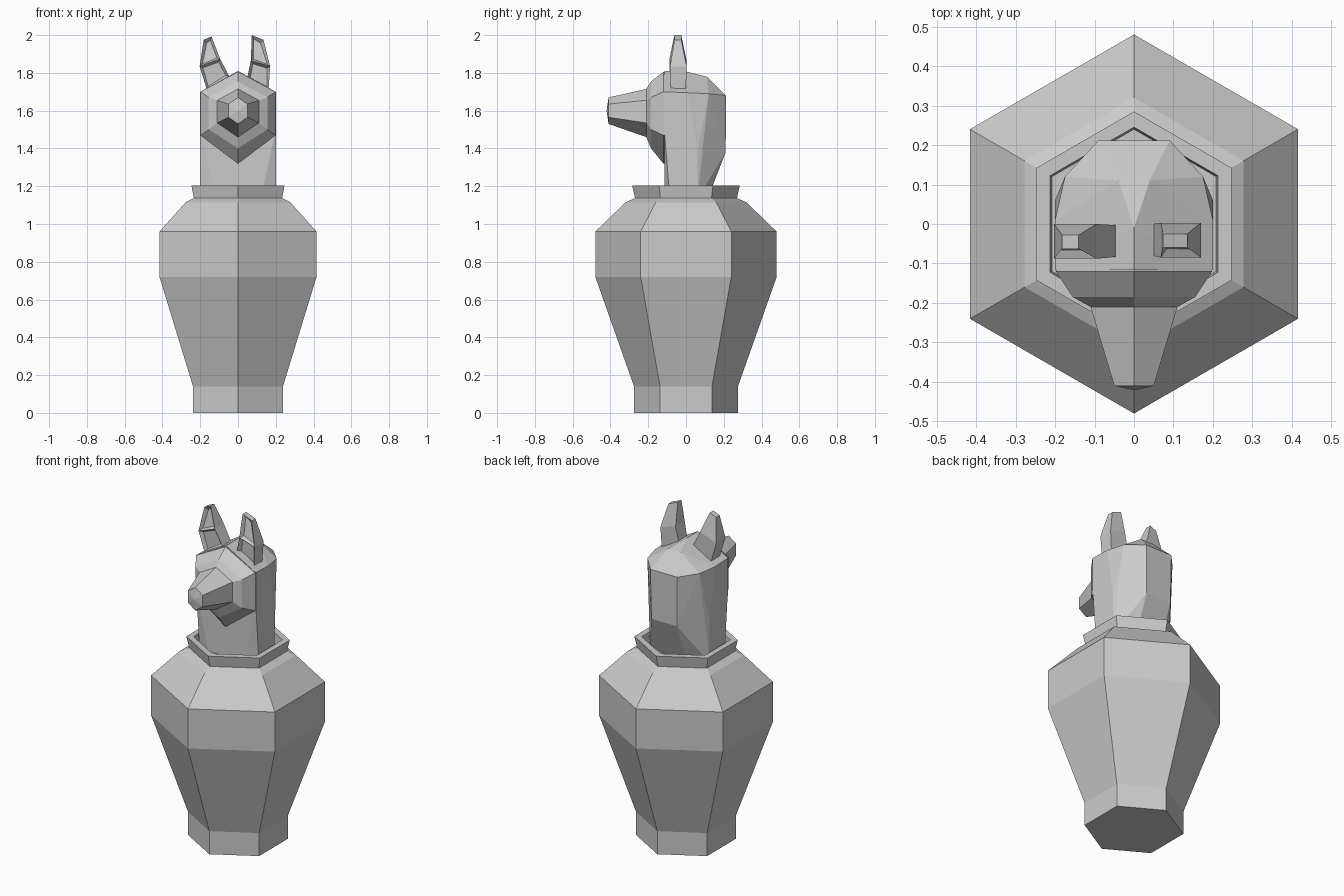
import bpy, bmesh
from math import sin, cos, pi

if "Cube" in bpy.data.objects:
    bpy.data.objects.remove(bpy.data.objects["Cube"])


def finish(name, bm):
    bmesh.ops.recalc_face_normals(bm, faces=bm.faces[:])
    me = bpy.data.meshes.new(name)
    bm.to_mesh(me)
    bm.free()
    ob = bpy.data.objects.new(name, me)
    bpy.context.collection.objects.link(ob)
    return ob


def loft(name, rings):
    """Skin a list of equally long point rings and cap both ends."""
    bm = bmesh.new()
    vs = [[bm.verts.new(p) for p in r] for r in rings]
    n = len(rings[0])
    for a, b in zip(vs, vs[1:]):
        for i in range(n):
            j = (i + 1) % n
            bm.faces.new((a[i], a[j], b[j], b[i]))
    bm.faces.new(vs[0])
    bm.faces.new(vs[-1])
    return finish(name, bm)


def hexagon(r, z):
    return [(r * sin(i * pi / 3), r * cos(i * pi / 3), z) for i in range(6)]


# six-sided jar with a raised collar and sunken mouth
profile = [(.275, 0), (.275, .14), (.48, .72), (.48, .96), (.32, 1.115),
           (.27, 1.137), (.285, 1.205), (.245, 1.205), (.24, 1.14)]
loft("jar_body", [hexagon(r, z) for r, z in profile])

# neck and back of the head, as a convex hull of mirrored points
half = []
for z, back in ((1.135, .115), (1.38, .21)):
    half += [(.12, -.115, z), (.2, -.085, z), (.2, .06, z), (.085, back, z)]
half += [(.2, -.115, 1.50), (.2, -.115, 1.70), (.2, .01, 1.695),
         (.175, .12, 1.69), (.09, .212, 1.68),
         (0, -.115, 1.81), (0, -.01, 1.81), (.04, .11, 1.78)]
bm = bmesh.new()
for x, y, z in half:
    for s in ((1, -1) if x else (1,)):
        bm.verts.new((s * x, y, z))
hull = bmesh.ops.convex_hull(bm, input=bm.verts[:])
bmesh.ops.delete(bm, geom=[v for v in bm.verts if not v.link_faces], context='VERTS')
bmesh.ops.dissolve_limit(bm, angle_limit=.03, verts=bm.verts[:], edges=bm.edges[:])
finish("head_and_neck", bm)


# face and snout: upright hexagons stepping forward
def face_ring(y, w, top, hi, lo, bottom):
    return [(0, y, top), (w, y, hi), (w, y, lo), (0, y, bottom), (-w, y, lo), (-w, y, hi)]


loft("snout", [face_ring(*r) for r in (
    (-.10, .198, 1.805, 1.70, 1.47, 1.32),
    (-.12, .198, 1.805, 1.70, 1.47, 1.32),
    (-.185, .155, 1.755, 1.67, 1.50, 1.40),
    (-.21, .11, 1.715, 1.655, 1.535, 1.46),
    (-.41, .05, 1.67, 1.635, 1.565, 1.53),
    (-.42, .004, 1.603, 1.602, 1.598, 1.597))])


# ears: three levels of (outer, inner) points, with two sunken front panels
def ear(name, levels, y0):
    ys = ((-.08, 0), (-.085, .003), (-.06, -.025))
    rings = []
    for (o, i), (f, b) in zip(levels, ys):
        f, b = f + y0, b + y0
        rings.append([(o[0], f, o[1]), (i[0], f, i[1]), (i[0], b, i[1]), (o[0], b, o[1])])
    ob = loft(name, rings)
    bm = bmesh.new()
    bm.from_mesh(ob.data)
    front = [f for f in bm.faces if f.normal.y < -.7]
    bmesh.ops.inset_individual(bm, faces=front, thickness=.02, depth=-.02)
    bm.to_mesh(ob.data)
    bm.free()


ear("ear_left", (((-.165, 1.71), (-.045, 1.78)), ((-.203, 1.835), (-.095, 1.875)),
                 ((-.182, 1.975), (-.14, 1.993))), -.003)
ear("ear_right", (((.162, 1.71), (.047, 1.765)), ((.17, 1.835), (.068, 1.865)),
                  ((.135, 1.975), (.073, 2.0))), 0)
